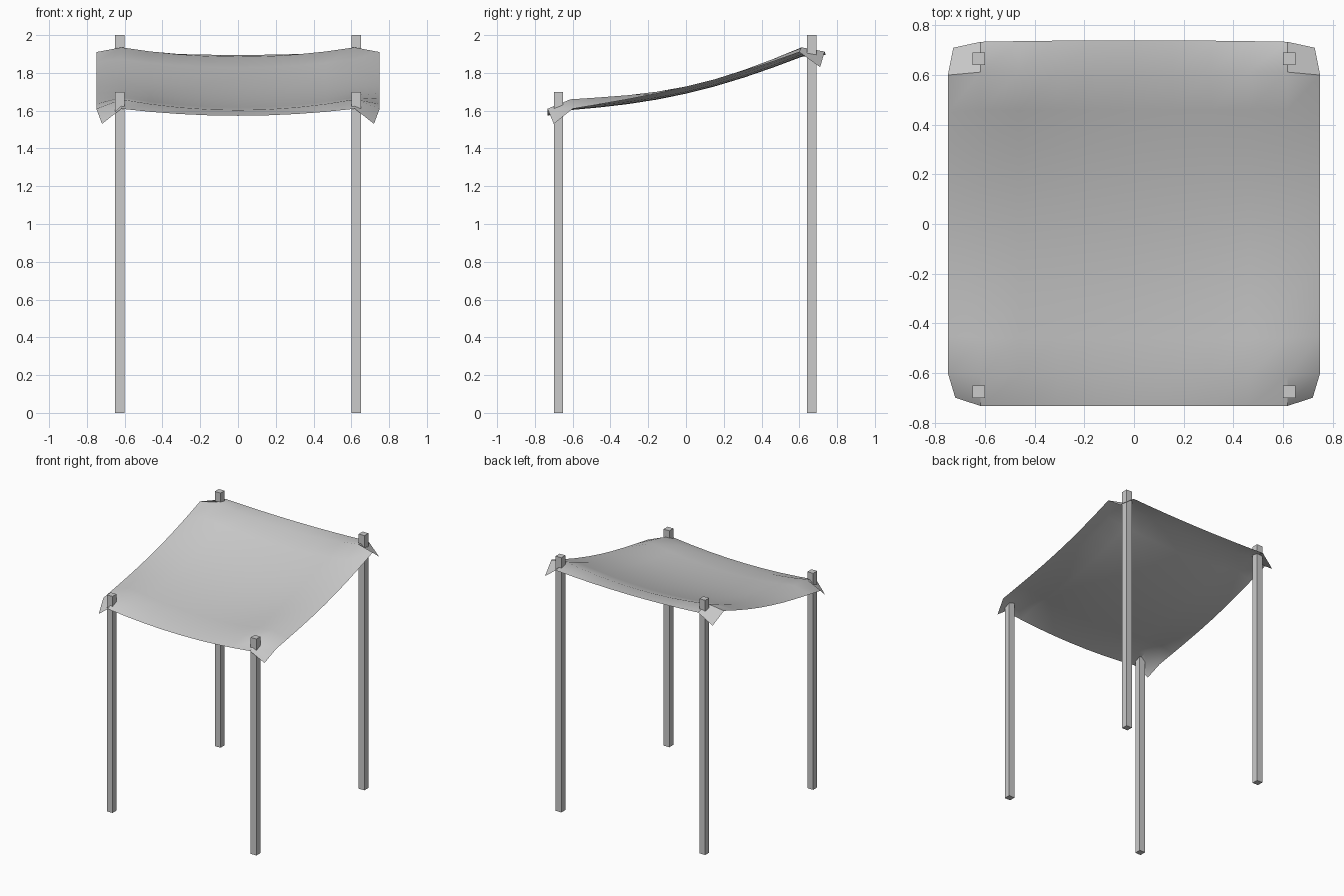
import bpy, bmesh

if "Cube" in bpy.data.objects:
    bpy.data.objects.remove(bpy.data.objects["Cube"])

# four square posts, the back pair taller
def post(name, x, y, h, w=0.05):
    bpy.ops.mesh.primitive_cube_add(size=1, location=(x, y, h / 2))
    o = bpy.context.object
    o.name = name
    o.scale = (w, w, h)
    bpy.ops.object.transform_apply(location=False, rotation=False, scale=True)

for side, sx in (("left", -1), ("right", 1)):
    post("front_post_" + side, sx * 0.625, -0.675, 1.70)
    post("back_post_" + side, sx * 0.625, 0.665, 2.0)

# height profiles along y at x = 0, x = 0.6 (tied line) and x = 0.75 (hem)
YS = [-0.6, -0.3, 0.0, 0.3, 0.6]
CENTRE = [1.603, 1.635, 1.69, 1.775, 1.885]
TIED = [1.66, 1.682, 1.728, 1.815, 1.935]
HEM = [1.61, 1.662, 1.725, 1.808, 1.91]

def smooth(zs, y):
    total = 0
    for i, yi in enumerate(YS):
        t = zs[i]
        for j, yj in enumerate(YS):
            if j != i:
                t *= (y - yj) / (yi - yj)
        total += t
    return total

N = 10

def cloth_point(i, j):
    x, y = -0.75 + 0.15 * i, -0.75 + 0.15 * j
    edge_x, edge_y = i in (0, N), j in (0, N)
    s = min(abs(x) / 0.6, 1) ** 2
    sx = 1 if x > 0 else -1
    if edge_x and edge_y:                       # drooping corner flaps
        return (sx * 0.72, -0.70, 1.53) if j == 0 else (sx * 0.728, 0.71, 1.83)
    if edge_y:                                  # front and back hems
        c, r = (1.573, 1.61) if j == 0 else (1.895, 1.913)
        return (x * 1.03, -0.733 if j == 0 else 0.74 - 0.006 * s, c + (r - c) * s)
    if edge_x:                                  # side hems
        return (x, y, smooth(HEM, y))
    c, r = smooth(CENTRE, y), smooth(TIED, y)
    return (x * 1.03, y * 1.02, c + (r - c) * s)

# sagging cloth canopy
bm = bmesh.new()
grid = [[bm.verts.new(cloth_point(i, j)) for j in range(N + 1)] for i in range(N + 1)]
for i in range(N):
    for j in range(N):
        bm.faces.new((grid[i][j], grid[i + 1][j], grid[i + 1][j + 1], grid[i][j + 1]))
me = bpy.data.meshes.new("canopy_cloth")
bm.to_mesh(me)
bm.free()
cloth = bpy.data.objects.new("canopy_cloth", me)
bpy.context.collection.objects.link(cloth)
bpy.ops.object.select_all(action='DESELECT')
cloth.select_set(True)
bpy.context.view_layer.objects.active = cloth
bpy.ops.object.shade_smooth_by_angle(angle=0.52)
